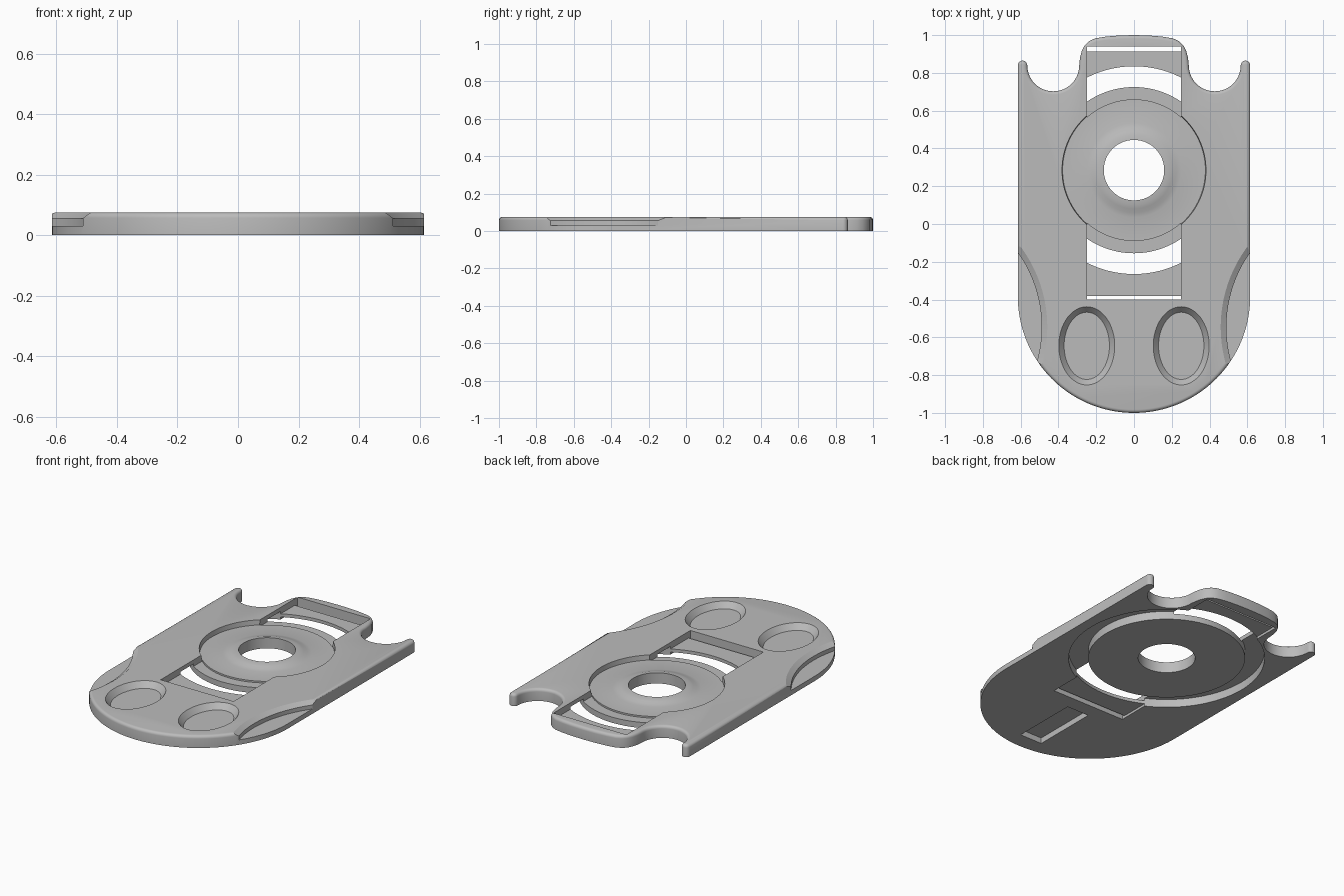
import bpy, bmesh, math
from mathutils import Vector

cube = bpy.data.objects.get("Cube")
if cube:
    bpy.data.objects.remove(cube, do_unlink=True)

TOP = 0.075
DISC_Y = 0.285

grey = bpy.data.materials.new("plain_grey")
grey.use_nodes = True
grey.diffuse_color = (0.5, 0.5, 0.5, 1)
grey.node_tree.nodes["Principled BSDF"].inputs["Base Color"].default_value = (0.5, 0.5, 0.5, 1)


def finish(name, bm):
    bmesh.ops.recalc_face_normals(bm, faces=bm.faces)
    mesh = bpy.data.meshes.new(name)
    bm.to_mesh(mesh)
    bm.free()
    obj = bpy.data.objects.new(name, mesh)
    bpy.context.collection.objects.link(obj)
    mesh.materials.append(grey)
    return obj


def stack(name, centre, rings, sides=96):
    """Solid from stacked elliptical rings (rx, ry, z)."""
    bm = bmesh.new()
    loops = []
    for rx, ry, z in rings:
        loops.append([bm.verts.new((centre[0] + rx * math.cos(math.tau * i / sides),
                                    centre[1] + ry * math.sin(math.tau * i / sides), z))
                      for i in range(sides)])
    for a, b in zip(loops, loops[1:]):
        for i in range(sides):
            j = (i + 1) % sides
            bm.faces.new((a[i], a[j], b[j], b[i]))
    bm.faces.new(loops[0])
    bm.faces.new(loops[-1])
    return finish(name, bm)


def drum(name, r, z0, z1):
    return stack(name, (0, DISC_Y), [(r, r, z0), (r, r, z1)])


def box(name, x, y0, y1, z0, z1):
    bm = bmesh.new()
    bmesh.ops.create_cube(bm, size=1)
    for v in bm.verts:
        v.co = Vector((v.co.x * 2 * x, y0 if v.co.y < 0 else y1, z0 if v.co.z < 0 else z1))
    return finish(name, bm)


def cut(target, cutter):
    mod = target.modifiers.new("cut", 'BOOLEAN')
    mod.operation = 'DIFFERENCE'
    mod.solver = 'EXACT'
    mod.object = cutter
    bpy.context.view_layer.objects.active = target
    bpy.ops.object.modifier_apply(modifier=mod.name)
    bpy.data.objects.remove(cutter, do_unlink=True)


def arc(cx, cy, r, start, end, steps):
    for i in range(steps + 1):
        t = math.radians(start + (end - start) * i / steps)
        yield (cx + r * math.cos(t), cy + r * math.sin(t))


# Half outline: round front, straight side, horn tip, notch, back tab
half = list(arc(0, -0.385, 0.615, -90, 0, 36))
half += list(arc(0.59, 0.84, 0.025, 0, 180, 10))
half += list(arc(0.4275, 0.84, 0.1375, 0, -180, 28))[1:]
half += [(0.286, 0.88), (0.277, 0.915), (0.262, 0.945), (0.238, 0.968),
         (0.205, 0.983), (0.15, 0.992), (0.08, 0.998), (0, 1.0)]
outline = half + [(-x, y) for x, y in reversed(half[1:-1])]

# Plate with rounded upper rim
bm = bmesh.new()
base = bm.faces.new([bm.verts.new((x, y, 0)) for x, y in outline])
ext = bmesh.ops.extrude_face_region(bm, geom=[base])
top_verts = [g for g in ext["geom"] if isinstance(g, bmesh.types.BMVert)]
for v in top_verts:
    v.co.z = TOP
bm.edges.ensure_lookup_table()
rim = [e for e in bm.edges if all(v.co.z > TOP / 2 for v in e.verts)]
bmesh.ops.bevel(bm, geom=rim, offset=0.018, segments=4, profile=0.5,
                affect='EDGES', clamp_overlap=False)
plate = finish("base_plate", bm)

# Side grip recesses and oval dishes
for s in (-1, 1):
    cut(plate, stack("grip_cutter", (s * 1.172, -0.546),
                     [(0.683, 0.683, 0.03), (0.683, 0.683, 0.055), (0.743, 0.743, 0.095)], 192))
    cut(plate, stack("dish_cutter", (s * 0.25, -0.645),
                     [(0.12, 0.178, 0.04), (0.148, 0.207, TOP), (0.156, 0.215, 0.085)], 64))

# Long window sunk from above, around the central disc
window = box("window_cutter", 0.25, -0.40, 0.94, 0.035, 0.2)
cut(window, drum("disc_keep", 0.375, -0.1, 0.3))
cut(plate, window)

# Round pocket with a raised collar around the centre hole
collar = [(0.16, 0.066), (0.185, 0.064), (0.205, 0.058), (0.225, 0.051),
          (0.25, 0.045), (0.378, 0.045), (0.384, 0.1)]
cut(plate, stack("pocket_cutter", (0, DISC_Y), [(r, r, z) for r, z in collar]))
cut(plate, drum("hole_cutter", 0.16, -0.1, 0.2))

# Ring groove from below, open through the window
groove = drum("groove_cutter", 0.55, -0.1, 0.05)
cut(groove, drum("disc_keep", 0.44, -0.2, 0.2))
cut(plate, groove)

# Underside recess beneath the cross bars, and the strap slits
under = box("under_cutter", 0.25, -0.40, 0.94, -0.1, 0.015)
cut(under, drum("disc_keep", 0.5, -0.2, 0.2))
cut(plate, under)
cut(plate, box("front_slit_cutter", 0.25, -0.40, -0.382, -0.1, 0.2))
cut(plate, box("back_slit_cutter", 0.25, 0.912, 0.94, -0.1, 0.2))

# Rectangular pocket in the underside
cut(plate, box("under_pocket_cutter", 0.075, -0.90, -0.49, -0.1, 0.035))

# Smooth shading with sharp edges kept
for o in bpy.context.selected_objects:
    o.select_set(False)
plate.select_set(True)
bpy.context.view_layer.objects.active = plate
bpy.ops.object.shade_smooth_by_angle(angle=math.radians(25))
